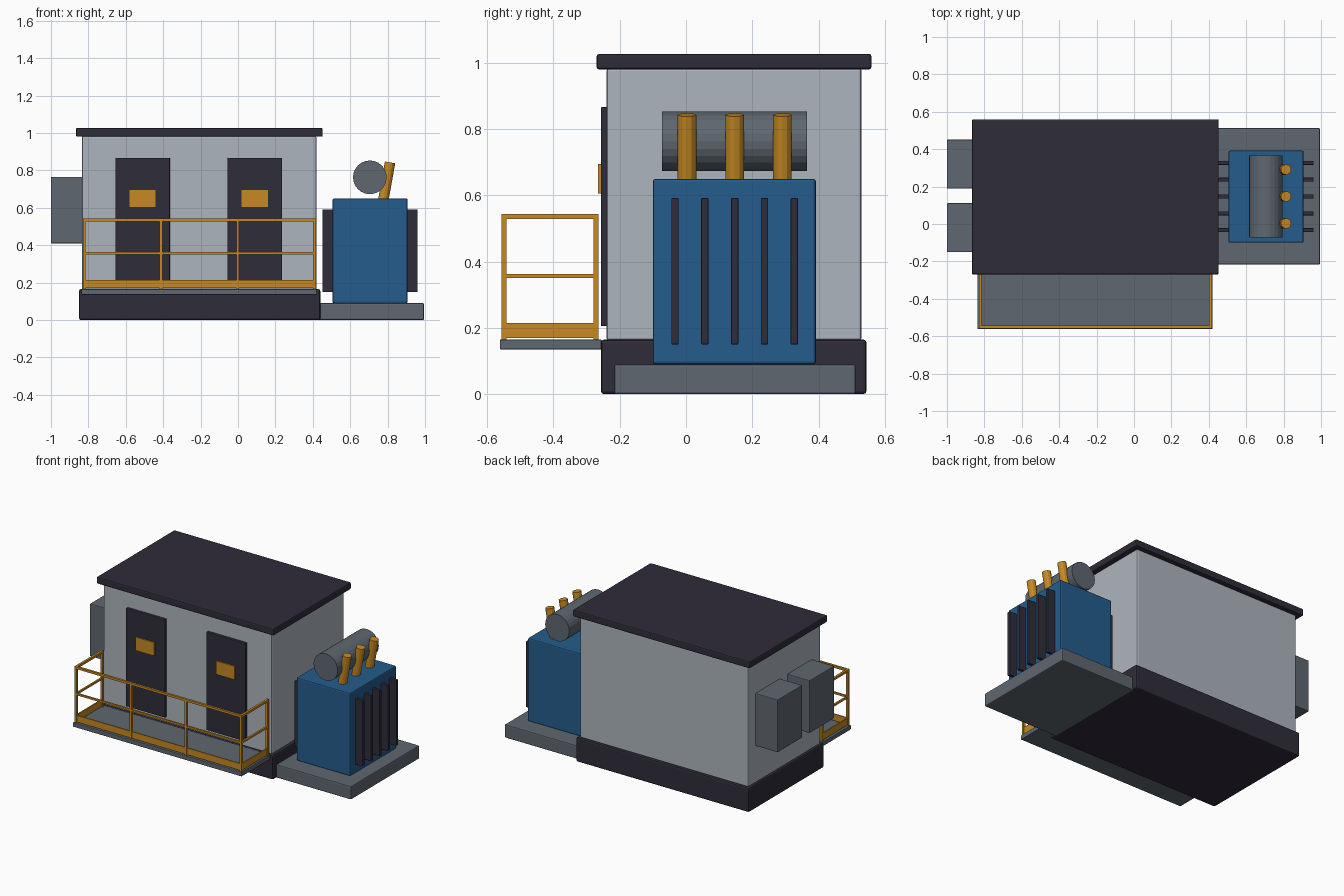
import bpy
from mathutils import Vector

cube = bpy.data.objects.get("Cube")
if cube:
    bpy.data.objects.remove(cube, do_unlink=True)


def material(name, rgb):
    mat = bpy.data.materials.new(name)
    mat.use_nodes = True
    mat.diffuse_color = (*rgb, 1)
    bsdf = next(n for n in mat.node_tree.nodes if n.type == "BSDF_PRINCIPLED")
    bsdf.inputs["Base Color"].default_value = (*rgb, 1)
    return mat


DARK = material("dark_slate", (0.028, 0.025, 0.042))
WALL = material("light_grey", (0.42, 0.46, 0.51))
GREY = material("steel_grey", (0.112, 0.137, 0.163))
BLUE = material("tank_blue", (0.017, 0.107, 0.26))
ORANGE = material("safety_orange", (0.57, 0.25, 0.017))


def box(name, x, y, z, mat, bevel=0.0):
    """Box spanning the given (min, max) ranges, with optional rounded edges."""
    spans = (x, y, z)
    bpy.ops.mesh.primitive_cube_add(size=1, location=[sum(s) / 2 for s in spans])
    obj = bpy.context.object
    obj.name = name
    obj.scale = [s[1] - s[0] for s in spans]
    bpy.ops.object.transform_apply(location=False, rotation=False, scale=True)
    obj.data.materials.append(mat)
    if bevel:
        mod = obj.modifiers.new("edge_bevel", "BEVEL")
        mod.width = bevel
        mod.segments = 2
    return obj


def rod(name, start, end, radius, mat, sides):
    """Cylinder between two points."""
    a, b = Vector(start), Vector(end)
    bpy.ops.mesh.primitive_cylinder_add(
        vertices=sides, radius=radius, depth=(b - a).length, location=(a + b) / 2,
        rotation=(b - a).to_track_quat("Z", "Y").to_euler())
    obj = bpy.context.object
    obj.name = name
    obj.data.materials.append(mat)
    return obj


def around(c, half):
    return (c - half, c + half)


# Building shell
box("foundation", (-0.85, 0.44), (-0.257, 0.545), (0, 0.165), DARK, 0.01)
box("building_walls", (-0.835, 0.42), (-0.24, 0.53), (0.16, 0.985), WALL, 0.01)
box("roof", (-0.867, 0.453), (-0.27, 0.56), (0.98, 1.027), DARK, 0.008)

# Doors with warning plates
for i, x in enumerate((-0.51, 0.09)):
    box(f"door_{i}", around(x, 0.146), (-0.257, -0.23), (0.205, 0.867), DARK, 0.004)
    box(f"door_sign_{i}", around(x, 0.07), (-0.265, -0.25), (0.605, 0.695), ORANGE)

# Ventilation units on the side wall
for i, y in enumerate((-0.02, 0.32)):
    box(f"vent_unit_{i}", (-1.0, -0.83), around(y, 0.131), (0.41, 0.765), GREY, 0.005)

# Walkway in front of the doors
box("walkway", (-0.837, 0.42), (-0.562, -0.255), (0.135, 0.165), GREY, 0.003)

# Railing posts
FRONT, BACK, LEFT, RIGHT = -0.55, -0.272, -0.822, 0.409
T = 0.0075
posts = [(LEFT + (RIGHT - LEFT) * i / 3, FRONT) for i in range(4)]
posts += [(LEFT, BACK), (RIGHT, BACK)]
for i, (x, y) in enumerate(posts):
    box(f"rail_post_{i}", around(x, T), around(y, T), (0.165, 0.54), ORANGE)

# Rails and kick plates along the front and both ends
for name, z, t in (("top_rail", (0.528, 0.543), T), ("mid_rail", (0.351, 0.363), 0.006),
                   ("kick_plate", (0.17, 0.215), 0.004)):
    box(f"{name}_front", (LEFT - T, RIGHT + T), around(FRONT, t), z, ORANGE)
    for side, x in (("right", LEFT), ("left", RIGHT)):
        box(f"{name}_{side}", around(x, t), (FRONT, BACK + T), z, ORANGE)

# Transformer on its pad
box("transformer_pad", (0.43, 0.995), (-0.217, 0.512), (0, 0.09), GREY, 0.007)
box("transformer_tank", (0.505, 0.907), (-0.1, 0.392), (0.09, 0.65), BLUE, 0.008)

# Cooling fins on both sides of the tank
for i in range(5):
    y = -0.033 + 0.09 * i
    for side, x in (("right", (0.452, 0.52)), ("left", (0.89, 0.96))):
        box(f"cooling_fin_{side}_{i}", x, around(y, 0.011), (0.15, 0.592), DARK, 0.003)

# Oil reservoir and tilted bushings
rod("oil_reservoir", (0.705, -0.073, 0.763), (0.705, 0.365, 0.763), 0.09, GREY, 24)
for i in range(3):
    y = 0.003 + 0.144 * i
    rod(f"bushing_{i}", (0.775, y, 0.63), (0.813, y, 0.843), 0.028, ORANGE, 12)
